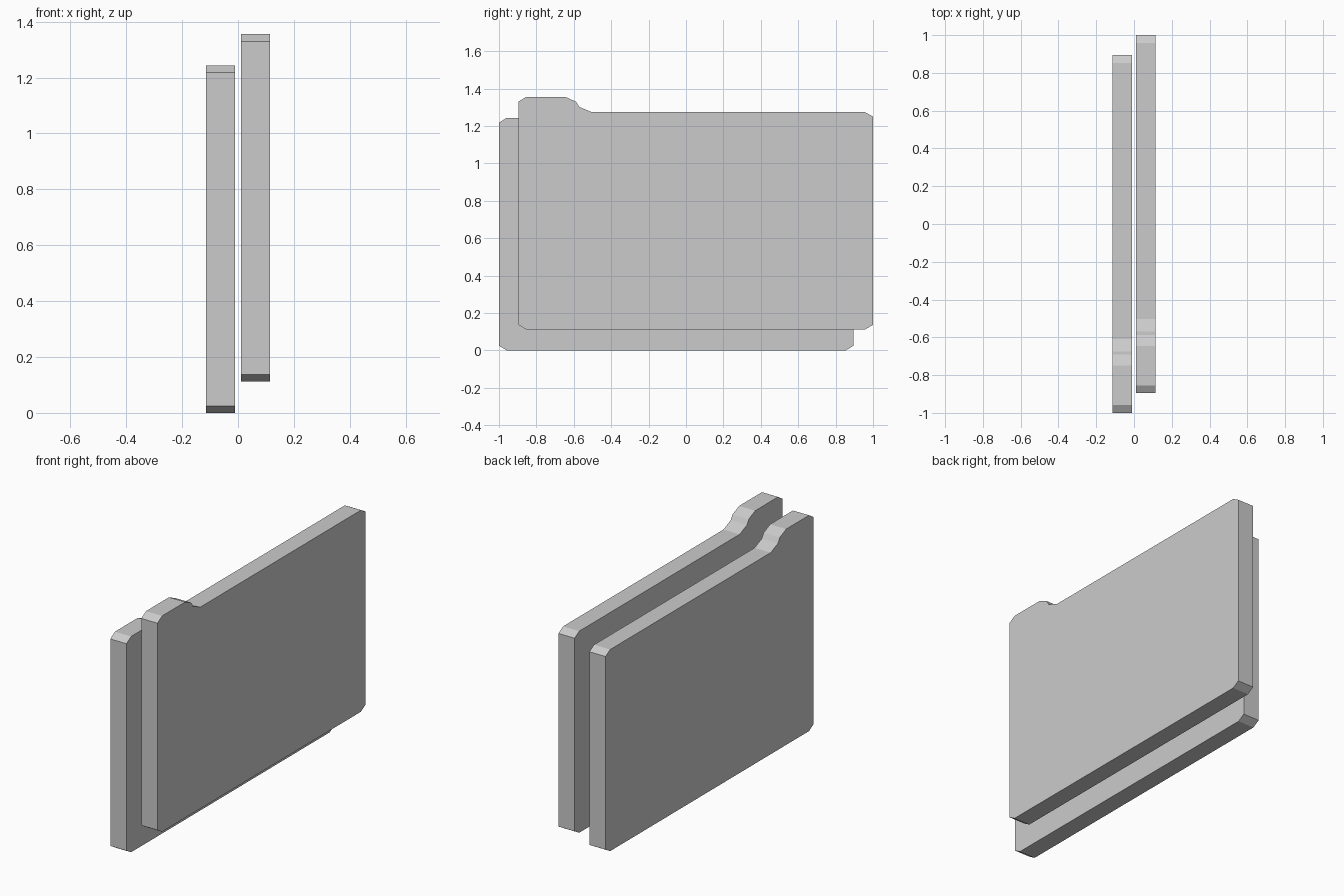
import bpy
import bmesh
from mathutils import Vector

if "Cube" in bpy.data.objects:
    bpy.data.objects.remove(bpy.data.objects["Cube"])

# Folder outline (y, z) with clipped corners and a tab, starting at the lower left
OUTLINE = [(0.0, 0.025), (0.042, 0.0), (1.853, 0.0), (1.896, 0.025),
           (1.896, 1.138), (1.853, 1.162), (0.392, 1.162), (0.326, 1.19),
           (0.308, 1.218), (0.25, 1.244), (0.042, 1.244), (0.0, 1.218)]
THICKNESS = 0.103


def folder_panel(name, x, y, z):
    """Extrude the folder outline along x, with its lower corner at x, y, z."""
    bm = bmesh.new()
    face = bm.faces.new([bm.verts.new((x, y + py, z + pz)) for py, pz in OUTLINE])
    ext = bmesh.ops.extrude_face_region(bm, geom=[face])
    moved = [v for v in ext["geom"] if isinstance(v, bmesh.types.BMVert)]
    bmesh.ops.translate(bm, verts=moved, vec=Vector((THICKNESS, 0, 0)))
    bmesh.ops.recalc_face_normals(bm, faces=bm.faces)
    mesh = bpy.data.meshes.new(name)
    bm.to_mesh(mesh)
    bm.free()
    obj = bpy.data.objects.new(name, mesh)
    bpy.context.collection.objects.link(obj)
    return obj


# Two identical panels, the second shifted back and up
folder_panel("lower_folder", -0.114, -1.0, 0.0)
folder_panel("raised_folder", 0.011, -0.896, 0.112)
